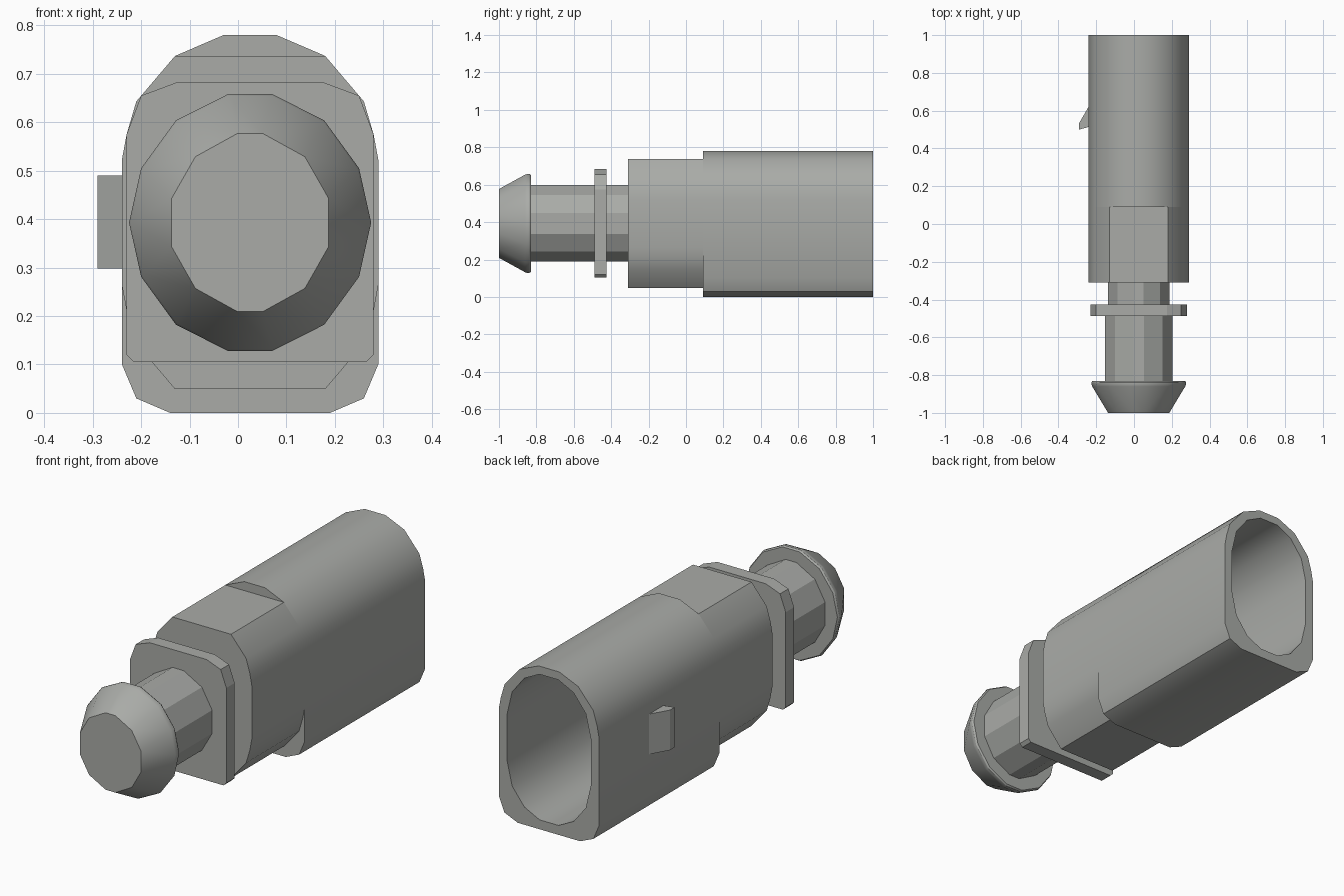
import bpy, bmesh, math
from mathutils import Vector

cube = bpy.data.objects.get("Cube")
if cube:
    bpy.data.objects.remove(cube)

CX, CZ = 0.025, 0.393  # long axis of the connector

grey = bpy.data.materials.new("warm grey plastic")
grey.use_nodes = True
colour = (0.40, 0.41, 0.39, 1)
grey.diffuse_color = colour
grey.node_tree.nodes["Principled BSDF"].inputs["Base Color"].default_value = colour


def section(half, sx=1.0, sz=1.0):
    """Mirror a right-hand half outline (top to bottom) into a closed ring."""
    left = [(-x, z) for x, z in reversed(half) if x > 0]
    return [(x * sx, z * sz) for x, z in half + left]


def flip(quarter):
    """Extend an upper quarter outline downwards by reflection."""
    return quarter + [(x, -z) for x, z in reversed(quarter) if z > 0]


def finish(name, bm, smooth):
    bmesh.ops.recalc_face_normals(bm, faces=bm.faces)
    mesh = bpy.data.meshes.new(name)
    bm.to_mesh(mesh)
    bm.free()
    mesh.materials.append(grey)
    obj = bpy.data.objects.new(name, mesh)
    bpy.context.collection.objects.link(obj)
    if smooth:
        bpy.ops.object.select_all(action='DESELECT')
        obj.select_set(True)
        bpy.context.view_layer.objects.active = obj
        bpy.ops.object.shade_smooth_by_angle(angle=math.radians(smooth))
    return obj


def loft(name, rings, smooth=0):
    """Bridge (outline, y) rings in order and cap both ends."""
    bm = bmesh.new()
    loops = []
    for outline, y in rings:
        vs = [bm.verts.new((CX + x, y, CZ + z)) for x, z in outline]
        loops.append((vs, [bm.edges.new((v, vs[i - 1])) for i, v in enumerate(vs)]))
    for (va, ea), (vb, eb) in zip(loops, loops[1:]):
        if len(va) == len(vb):
            for i in range(len(va)):
                bm.faces.new((va[i - 1], va[i], vb[i], vb[i - 1]))
        else:
            bmesh.ops.bridge_loops(bm, edges=ea + eb)
    bm.faces.new(loops[0][0])
    bm.faces.new(loops[-1][0])
    return finish(name, bm, smooth)


# Outlines relative to the axis
shoulder = [(0.155, 0.344), (0.235, 0.25), (0.255, 0.182), (0.265, 0.128)]
shell_outer = section([(0.055, 0.387)] + shoulder
                      + [(0.265, -0.292), (0.235, -0.363), (0.165, -0.393)])
shell_inner = section(flip([(0.05, 0.348), (0.13, 0.308), (0.195, 0.225), (0.222, 0.11)]))
body_outline = section(flip(shoulder))
twelve = flip([(0.026, 0.184), (0.113, 0.136), (0.162, 0.05)])
fourteen = section(flip([(0.046, 0.265), (0.153, 0.211), (0.225, 0.112), (0.25, 0)]))
flange = section([(0.15, 0.29), (0.225, 0.262), (0.255, 0.182),
                  (0.255, -0.273), (0.24, -0.288)])


def scaled(ring, s):
    return [(x * s, z * s) for x, z in ring]


# Hollow socket housing, open at the back
loft("socket_shell", [(shell_outer, 0.09), (shell_outer, 1.0),
                      (shell_inner, 1.0), (shell_inner, 0.1)], 30)
# Solid front half of the housing
loft("front_body", [(body_outline, -0.31), (body_outline, 0.09)], 30)
# Neck, flange and shaft
loft("neck", [(section(twelve, 1.0, 1.11), -0.43), (section(twelve, 1.0, 1.11), -0.31)])
loft("flange_plate", [(flange, -0.488), (flange, -0.425)])
loft("shaft", [(section(twelve, 1.11, 1.11), -0.835), (section(twelve, 1.11, 1.11), -0.48)])
# Tapered head with a rounded rim
loft("tapered_head", [(section(twelve), -1.0), (scaled(fourteen, 0.985), -0.86),
                      (fourteen, -0.848), (fourteen, -0.838),
                      (scaled(fourteen, 0.98), -0.83)], 30)

# Wedge-shaped latch on the right wall
bm = bmesh.new()
wedge = [(-0.29, 0.5), (-0.29, 0.535), (-0.235, 0.63), (-0.235, 0.515)]
face = bm.faces.new([bm.verts.new((x, y, 0.298)) for x, y in wedge])
top = bmesh.ops.extrude_face_region(bm, geom=[face])["geom"]
bmesh.ops.translate(bm, vec=Vector((0, 0, 0.192)),
                    verts=[g for g in top if isinstance(g, bmesh.types.BMVert)])
finish("side_latch", bm, 0)
